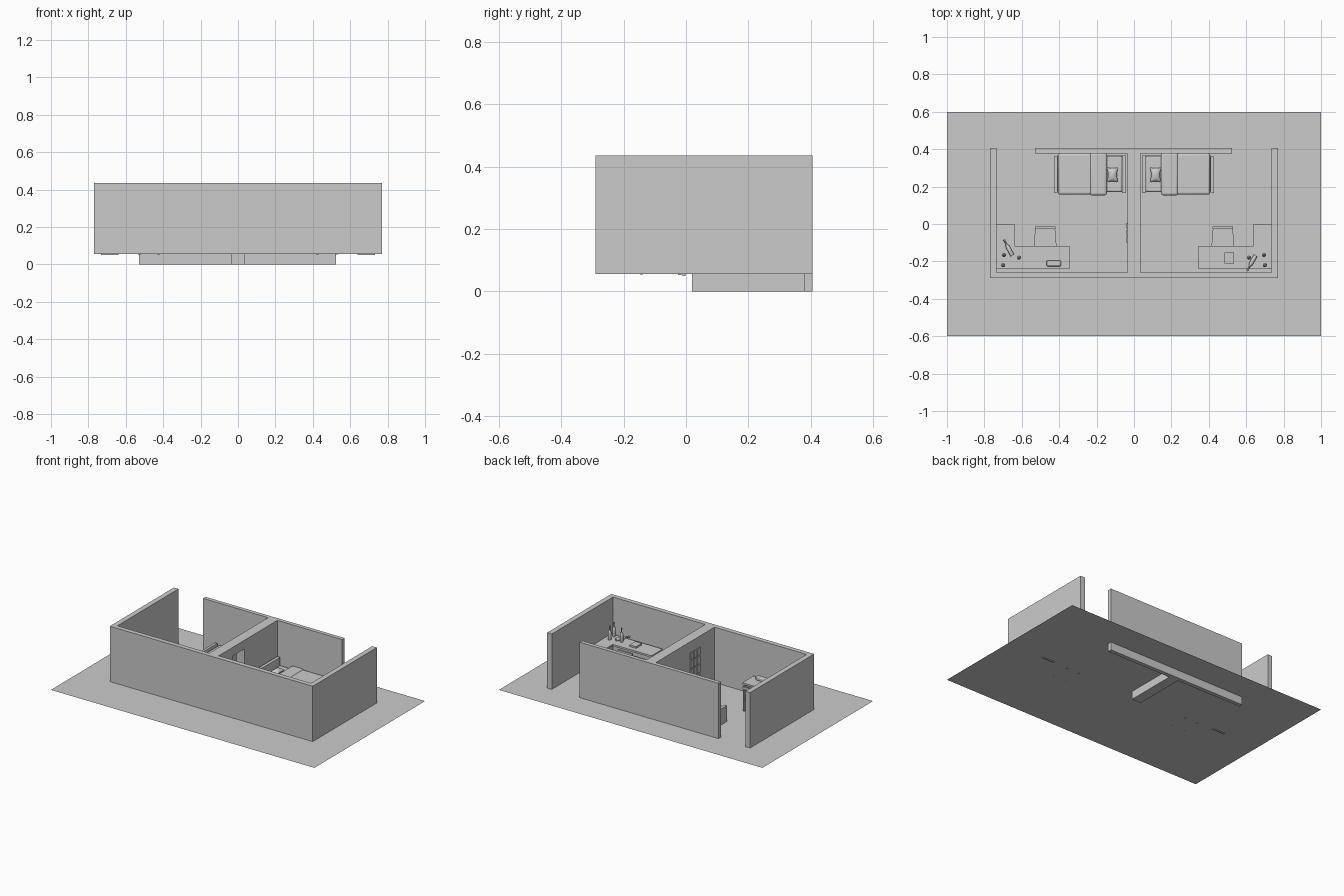
import bpy, bmesh, math
from mathutils import Matrix

if "Cube" in bpy.data.objects:
    bpy.data.objects.remove(bpy.data.objects["Cube"])

G = 0.055          # floor level
TOP = 0.435        # wall top


def finish(name, bm):
    bmesh.ops.recalc_face_normals(bm, faces=bm.faces)
    me = bpy.data.meshes.new(name)
    bm.to_mesh(me)
    bm.free()
    ob = bpy.data.objects.new(name, me)
    bpy.context.collection.objects.link(ob)
    return ob


def box(name, x, y, z, s=1, bevel=0, segs=3):
    """Box from (min, max) ranges; s = -1 mirrors it across x = 0."""
    bm = bmesh.new()
    bmesh.ops.create_cube(bm, size=1)
    for v in bm.verts:
        v.co = (s * (x[0] if v.co.x < 0 else x[1]),
                y[0] if v.co.y < 0 else y[1],
                z[0] if v.co.z < 0 else z[1])
    ob = finish(name, bm)
    if bevel:
        m = ob.modifiers.new("bevel", 'BEVEL')
        m.width, m.segments = bevel, segs
        smooth(ob)
    return ob


def smooth(ob):
    for o in bpy.context.selected_objects:
        o.select_set(False)
    ob.select_set(True)
    bpy.context.view_layer.objects.active = ob
    bpy.ops.object.shade_smooth_by_angle(angle=math.radians(40))


def prism(name, outline, z0, z1, s=1):
    bm = bmesh.new()
    f = bm.faces.new([bm.verts.new((s * x, y, z0)) for x, y in outline])
    ext = bmesh.ops.extrude_face_region(bm, geom=[f])
    for v in ext["geom"]:
        if isinstance(v, bmesh.types.BMVert):
            v.co.z = z1
    return finish(name, bm)


def bottle(name, matrix):
    bm = bmesh.new()
    prof = [(0, 0), (.010, 0), (.011, .003), (.011, .048), (.009, .058),
            (.004, .068), (.004, .088), (.005, .09), (.005, .095), (0, .095)]
    vs = [bm.verts.new((r, 0, z)) for r, z in prof]
    es = [bm.edges.new(p) for p in zip(vs, vs[1:])]
    bmesh.ops.spin(bm, geom=vs + es, axis=(0, 0, 1), cent=(0, 0, 0),
                   angle=2 * math.pi, steps=16)
    bmesh.ops.remove_doubles(bm, verts=bm.verts, dist=1e-5)
    bm.transform(matrix)
    smooth(finish(name, bm))


def pillow(name, cx, cy, cz, hx, hy, hz):
    bm = bmesh.new()
    for side in (1, -1):
        part = bmesh.ops.create_grid(bm, x_segments=12, y_segments=12, size=1)
        for v in part["verts"]:
            u, w = v.co.x, v.co.y
            h = math.sqrt(max(0, (1 - u * u) * (1 - w * w)))
            v.co = (cx + hx * u * (.78 + .22 * w * w),
                    cy + hy * w * (.88 + .12 * u * u), cz + side * hz * h)
    bmesh.ops.remove_doubles(bm, verts=bm.verts, dist=1e-5)
    smooth(finish(name, bm))


# ground sheet
bm = bmesh.new()
bmesh.ops.create_grid(bm, x_segments=1, y_segments=1, size=1)
bm.transform(Matrix.Translation((0, 0, G)) @ Matrix.Diagonal((1, .6, 1, 1)))
finish("ground_sheet", bm)

# outer walls (one continuous U) and back wall
prism("outer_wall", [(-.77, .405), (-.77, -.29), (.77, -.29), (.77, .405),
                     (.735, .405), (.735, -.258), (-.735, -.258), (-.735, .405)], G, TOP)
box("back_wall", (-.53, .525), (.378, .405), (0, TOP))

# partition with a doorway
D0, D1, DH = -.11, .02, .375
box("partition_back", (-.036, .034), (D1, .378), (0, TOP))
box("partition_front", (-.036, .034), (-.258, D0), (G, TOP))
box("partition_lintel", (-.036, .034), (D0, D1), (DH, TOP))

# panelled door
box("door_leaf", (-.036, -.026), (D0, D1), (G, DH))
for i in range(3):
    for j in range(5):
        y = D0 + .012 + i * .037
        z = G + .015 + j * .06
        box("door_panel", (-.041, -.034), (y, y + .030), (z, z + .050))


def bed(s):
    box("headboard", (.043, .064), (.166, .366), (G, .195), s)
    box("footboard", (.41, .428), (.166, .362), (G, .165), s)
    box("bed_base", (.06, .412), (.17, .366), (G + .02, .105), s)
    box("mattress", (.064, .408), (.172, .364), (.105, .142), s, .008)
    box("blanket", (.145, .407), (.157, .378), (.085, .152), s, .012)
    box("blanket_fold", (.145, .236), (.153, .381), (.095, .157), s, .012)
    pillow("pillow", s * .115, .263, .153, .031, .040, .016)


def desk(s):
    prism("desk_top", [(.735, 0), (.735, -.24), (.345, -.24), (.345, -.118),
                       (.638, -.118), (.638, 0)], .178, .19, s)
    box("desk_end_panel", (.638, .733), (-.012, -.002), (.050, .18), s)
    box("desk_side_panel", (.347, .357), (-.238, -.122), (G, .18), s)
    # bottles, three standing and one lying
    for x, y in ((.695, -.165), (.70, -.22), (.615, -.18)):
        bottle("bottle", Matrix.Translation((s * x, y, .19)))
    bottle("lying_bottle", Matrix.Translation((s * .65, -.168, .201))
           @ Matrix.Rotation(math.pi / 2 + s * (math.pi / 2 - .5), 4, 'Z')
           @ Matrix.Rotation(math.pi / 2, 4, 'X') @ Matrix.Rotation(math.pi, 4, 'X'))


def chair(s):
    # tapered seat, slatted back and legs
    prism("chair_seat", [(.422, -.02), (.528, -.02), (.538, -.15), (.412, -.15)],
          .128, .138, s)
    for x in (.422, .518):
        box("chair_back_leg", (x, x + .01), (-.026, -.014), (.052, .22), s)
    for x in (.416, .524):
        box("chair_front_leg", (x, x + .01), (-.148, -.138), (.054, .13), s)
    box("chair_top_rail", (.42, .53), (-.026, -.014), (.205, .222), s)
    box("chair_low_rail", (.43, .52), (-.024, -.016), (.15, .158), s)
    for i in range(4):
        x = .443 + i * .0177
        box("chair_slat", (x, x + .009), (-.023, -.017), (.15, .21), s)


for s in (-1, 1):
    bed(s)
    desk(s)
    chair(s)

# loose items on the desks
box("desk_console", (-.467, -.39), (-.226, -.195), (.19, .215), 1, .006)
box("book", (.485, .535), (-.212, -.152), (.19, .202))
